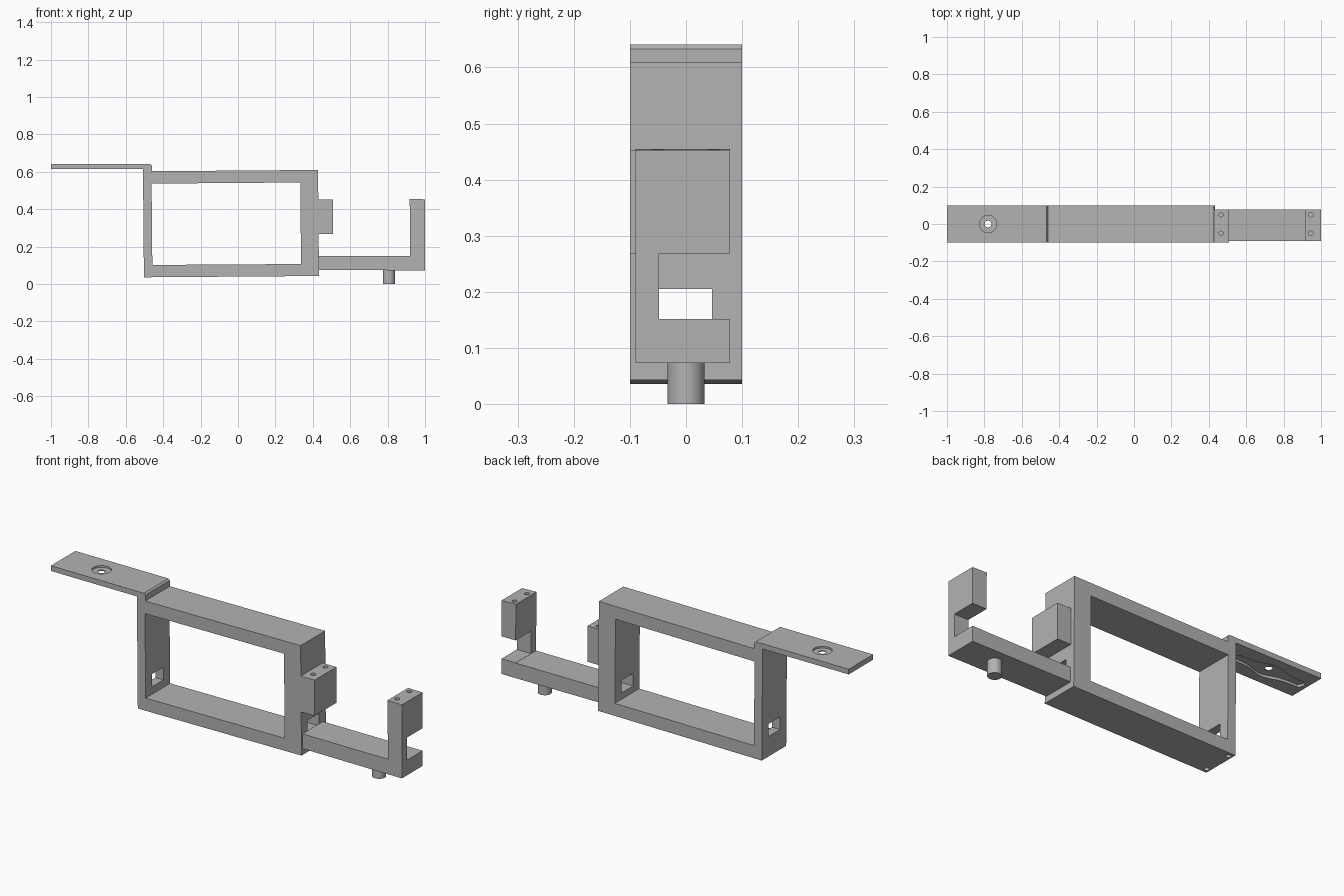
import bpy, bmesh, math
from mathutils import Matrix, Vector

if "Cube" in bpy.data.objects:
    bpy.data.objects.remove(bpy.data.objects["Cube"])

grey = bpy.data.materials.new("light_grey")
grey.use_nodes = True
GREY = (0.45, 0.45, 0.45, 1)
grey.diffuse_color = GREY
grey.node_tree.nodes["Principled BSDF"].inputs["Base Color"].default_value = GREY


def finish(name, bm):
    bmesh.ops.recalc_face_normals(bm, faces=bm.faces)
    mesh = bpy.data.meshes.new(name)
    bm.to_mesh(mesh)
    bm.free()
    mesh.materials.append(grey)
    obj = bpy.data.objects.new(name, mesh)
    bpy.context.collection.objects.link(obj)
    return obj


def extrude(name, points, offset):
    bm = bmesh.new()
    face = bm.faces.new([bm.verts.new(p) for p in points])
    new = bmesh.ops.extrude_face_region(bm, geom=[face])["geom"]
    bmesh.ops.translate(bm, vec=offset,
                        verts=[v for v in new if isinstance(v, bmesh.types.BMVert)])
    return finish(name, bm)


def side_profile(name, xz, y0, y1):
    return extrude(name, [(x, y0, z) for x, z in xz], Vector((0, y1 - y0, 0)))


def box(name, x, y, z):
    return side_profile(name, [(x[0], z[0]), (x[1], z[0]), (x[1], z[1]), (x[0], z[1])], *y)


def cylinder(name, x, y, r, z0, z1, sides=32):
    bm = bmesh.new()
    bmesh.ops.create_cone(bm, cap_ends=True, segments=sides, radius1=r, radius2=r,
                          depth=z1 - z0, matrix=Matrix.Translation((x, y, (z0 + z1) / 2)))
    return finish(name, bm)


def cut(obj, *cutters):
    bpy.context.view_layer.objects.active = obj
    for c in cutters:
        mod = obj.modifiers.new("cut", "BOOLEAN")
        mod.operation, mod.solver, mod.object = "DIFFERENCE", "EXACT", c
        bpy.ops.object.modifier_apply(modifier=mod.name)
        bpy.data.objects.remove(c)


# Slightly tilted frame with a raised mounting tab
frame = side_profile("frame_and_tab", [
    (-0.503, 0.036), (0.433, 0.043), (0.428, 0.61), (-0.46, 0.603), (-0.46, 0.633),
    (-0.468, 0.641), (-1, 0.641), (-1, 0.614), (-0.508, 0.614)], -0.1, 0.1)
opening = side_profile("opening", [
    (-0.458, 0.102), (0.337, 0.107), (0.333, 0.543), (-0.462, 0.537)], -0.2, 0.2)

# Horn-shaped pocket under the tab: round hub, two tapered arms
HOLE = -0.78
outline = []
for i in range(48):
    a = math.tau * i / 48
    x = 0.2 * math.cos(a)
    half = 0.026 + 0.03 * math.exp(-(x / 0.07) ** 2)
    tip = min(1, abs(math.sin(a)) * 3)
    outline.append((HOLE + x, math.copysign(half * tip, math.sin(a)), 0.6))
pocket = extrude("pocket", outline, Vector((0, 0, 0.027)))

# Cable slots through both side walls, screw holes, counterbore
cut(frame, opening,
    box("left_slot", (0.3, 0.5), (-0.048, 0.046), (0.14, 0.205)),
    box("right_slot", (-0.6, -0.4), (-0.048, 0.046), (0.14, 0.205)),
    pocket,
    cylinder("tab_hole", HOLE, 0, 0.018, 0.5, 0.7),
    cylinder("counterbore", HOLE, 0, 0.046, 0.632, 0.7),
    *[cylinder("base_hole", -0.483, s * 0.075, 0.012, -0.1, 0.1, 16) for s in (-1, 1)])


def screw_holes(x):
    return [cylinder("screw_hole", x, s * 0.05 - 0.0, 0.012, 0.35, 0.5, 16) for s in (-1, 1)]


# Block on the frame side
block = box("inner_mount_block", (0.428, 0.508), (-0.1, 0.078), (0.268, 0.453))
cut(block, *screw_holes(0.465))

# Arm with upright post, notched on its rear
arm = side_profile("arm_and_post", [
    (0.43, 0.075), (1, 0.073), (1, 0.453), (0.918, 0.455), (0.92, 0.151), (0.43, 0.151)],
    -0.09, 0.078)
cut(arm, box("notch", (0.85, 1.1), (-0.048, 0.2), (0.152, 0.268)), *screw_holes(0.945))

# Pivot peg below the arm
peg = cylinder("pivot_peg", 0.807, 0, 0.033, 0, 0.08)

for obj in (frame, block, arm, peg):
    bpy.ops.object.select_all(action="DESELECT")
    obj.select_set(True)
    bpy.context.view_layer.objects.active = obj
    bpy.ops.object.shade_smooth_by_angle(angle=math.radians(30))
